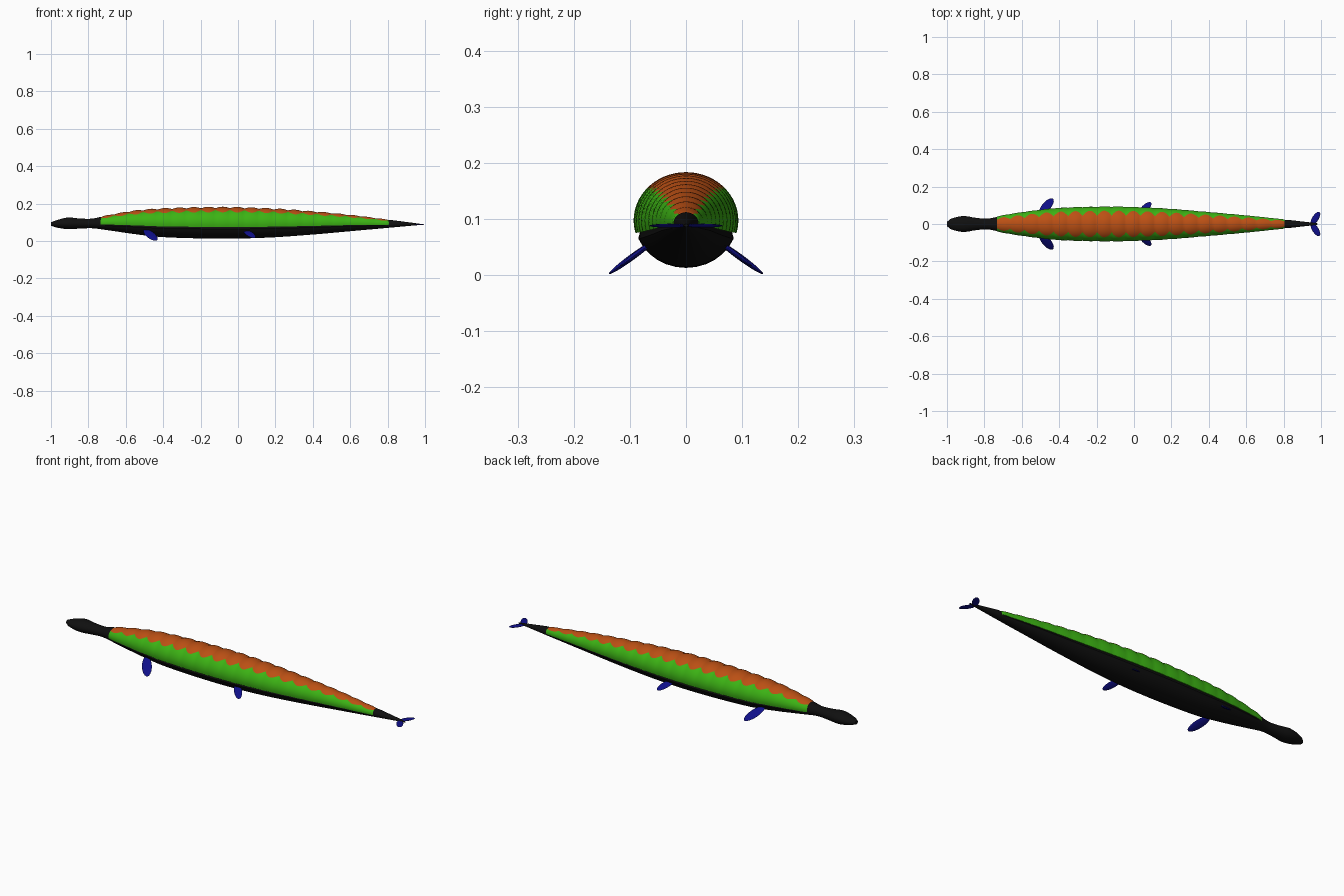
import bpy, math
from mathutils import Vector, Matrix

cube = bpy.data.objects.get("Cube")
if cube:
    bpy.data.objects.remove(cube, do_unlink=True)


def material(name, rgb):
    m = bpy.data.materials.new(name)
    m.use_nodes = True
    m.diffuse_color = (*rgb, 1)
    m.node_tree.nodes["Principled BSDF"].inputs["Base Color"].default_value = (*rgb, 1)
    return m


black = material("black skin", (0.005, 0.005, 0.005))
green = material("green scales", (0.045, 0.45, 0.007))
orange = material("orange scales", (0.5, 0.08, 0.007))
blue = material("blue fins", (0.005, 0.005, 0.25))

# Outline stations: x, half width, top z, bottom z
STATIONS = [
    (-1.0, 0.012, 0.100, 0.082), (-0.975, 0.030, 0.110, 0.073),
    (-0.91, 0.043, 0.126, 0.063), (-0.85, 0.034, 0.121, 0.066),
    (-0.78, 0.029, 0.120, 0.068), (-0.7, 0.047, 0.138, 0.058),
    (-0.55, 0.070, 0.164, 0.036), (-0.4, 0.086, 0.176, 0.020),
    (-0.1, 0.093, 0.183, 0.012), (0.15, 0.084, 0.177, 0.017),
    (0.4, 0.064, 0.160, 0.034), (0.6, 0.046, 0.141, 0.052),
    (0.8, 0.025, 0.115, 0.070), (0.93, 0.010, 0.098, 0.082),
    (0.98, 0.004, 0.091, 0.086)]


def outline(x):
    """Smoothly interpolated half width, top and bottom at x."""
    i = 0
    while i < len(STATIONS) - 2 and x > STATIONS[i + 1][0]:
        i += 1
    a, b = STATIONS[i], STATIONS[i + 1]
    p, q = STATIONS[max(i - 1, 0)], STATIONS[min(i + 2, len(STATIONS) - 1)]
    h = b[0] - a[0]
    t = min(max((x - a[0]) / h, 0), 1)
    out = []
    for k in (1, 2, 3):
        ma = (b[k] - p[k]) / (b[0] - p[0]) * h
        mb = (q[k] - a[k]) / (q[0] - a[0]) * h
        out.append((2*t**3 - 3*t*t + 1)*a[k] + (t**3 - 2*t*t + t)*ma
                   + (3*t*t - 2*t**3)*b[k] + (t**3 - t*t)*mb)
    return out


def section_point(x, angle, scale):
    w, top, bottom = outline(x)
    mid, r = (top + bottom) / 2, (top - bottom) / 2
    return (x, w * scale * math.cos(angle), mid + r * scale * math.sin(angle))


def add_object(name, verts, faces, mats, smooth=40):
    me = bpy.data.meshes.new(name)
    me.from_pydata(verts, [], faces)
    for m in mats:
        me.materials.append(m)
    for p in me.polygons:
        p.use_smooth = True
    me.set_sharp_from_angle(angle=math.radians(smooth))
    ob = bpy.data.objects.new(name, me)
    bpy.context.collection.objects.link(ob)
    return ob


START, END, BANDS = -0.74, 0.81, 20
LOW = math.radians(-15)

# Body: tapered loft with head, neck and tail
SIDES, RINGS = 32, 100
verts, faces = [], []
for i in range(RINGS + 1):
    x = -1 + 1.98 * i / RINGS
    for j in range(SIDES):
        a = 2 * math.pi * j / SIDES
        armoured = START < x < END and math.sin(a) > math.sin(LOW)
        verts.append(section_point(x, a, 0.88 if armoured else 0.99))
for i in range(RINGS):
    for j in range(SIDES):
        k = (j + 1) % SIDES
        faces.append((i*SIDES + j, i*SIDES + k, (i+1)*SIDES + k, (i+1)*SIDES + j))
faces.append(tuple(reversed(range(SIDES))))
faces.append(tuple(RINGS * SIDES + j for j in range(SIDES)))
faces = [tuple(reversed(f)) for f in faces]
add_object("body", verts, faces, [black])

# Scale armour: bulging bands, green flanks and a scalloped orange back
STEPS, FLANK, BACK = 8, 8, 16
COLS = 2 * FLANK + BACK + 3
verts, faces, slots = [], [], []
rows = BANDS * STEPS
for i in range(rows + 1):
    x = START + (END - START) * i / rows
    bulge = abs(math.sin(math.pi * i / STEPS))
    edge = math.radians(59 - 19 * bulge)
    angles = [LOW + (edge - LOW) * j / FLANK for j in range(FLANK)]
    angles += [edge + (math.pi - 2 * edge) * j / BACK for j in range(BACK)]
    angles += [math.pi - edge + (edge - LOW) * j / FLANK for j in range(FLANK + 1)]
    end = 0.88 if i in (0, rows) else 1
    line = []
    for a in angles:
        dip = 0.02 + 0.07 * max(math.sin(a), 0) ** 2
        line.append(section_point(x, a, end * (1.005 - dip * (1 - bulge))))
    # inner lips close the lower rim
    verts.append(section_point(x, LOW, 0.86))
    verts.extend(line)
    verts.append(section_point(x, math.pi - LOW, 0.86))
for i in range(rows):
    for j in range(COLS - 1):
        faces.append((i*COLS + j, (i+1)*COLS + j, (i+1)*COLS + j + 1, i*COLS + j + 1))
        slots.append(1 if FLANK < j <= FLANK + BACK else 0)
armour = add_object("scale_armour", verts, [tuple(reversed(f)) for f in faces],
                    [green, orange], 35)
for p, s in zip(armour.data.polygons, slots):
    p.material_index = s


# Fins: flattened ellipsoids aimed from root to tip, mirrored in y
def fin(name, root, tip, width, thick, flat_hint):
    for side, sign in (("right", -1), ("left", 1)):
        r, t, hint = (Vector((v[0], v[1] * sign, v[2])) for v in (root, tip, flat_hint))
        along = (t - r).normalized()
        normal = (hint - along * hint.dot(along)).normalized()
        across = normal.cross(along)
        rot = Matrix((along, across, normal)).transposed().to_4x4()
        bpy.ops.mesh.primitive_uv_sphere_add(segments=20, ring_count=12)
        ob = bpy.context.object
        ob.name = f"{name}_{side}"
        size = Matrix.Diagonal(((t - r).length / 2, width / 2, thick / 2, 1))
        ob.data.transform(Matrix.Translation((r + t) / 2) @ rot @ size)
        ob.data.materials.append(blue)
        bpy.ops.object.shade_smooth_by_angle()


fin("front_flipper", (-0.50, 0.055, 0.062), (-0.435, 0.136, 0.003), 0.05, 0.011, (0, 0.59, 0.81))
fin("rear_flipper", (0.03, 0.055, 0.062), (0.09, 0.116, 0.017), 0.04, 0.009, (0, 0.59, 0.81))
fin("tail_fluke", (0.948, -0.004, 0.088), (0.992, 0.064, 0.088), 0.034, 0.007, (0, 0, 1))
